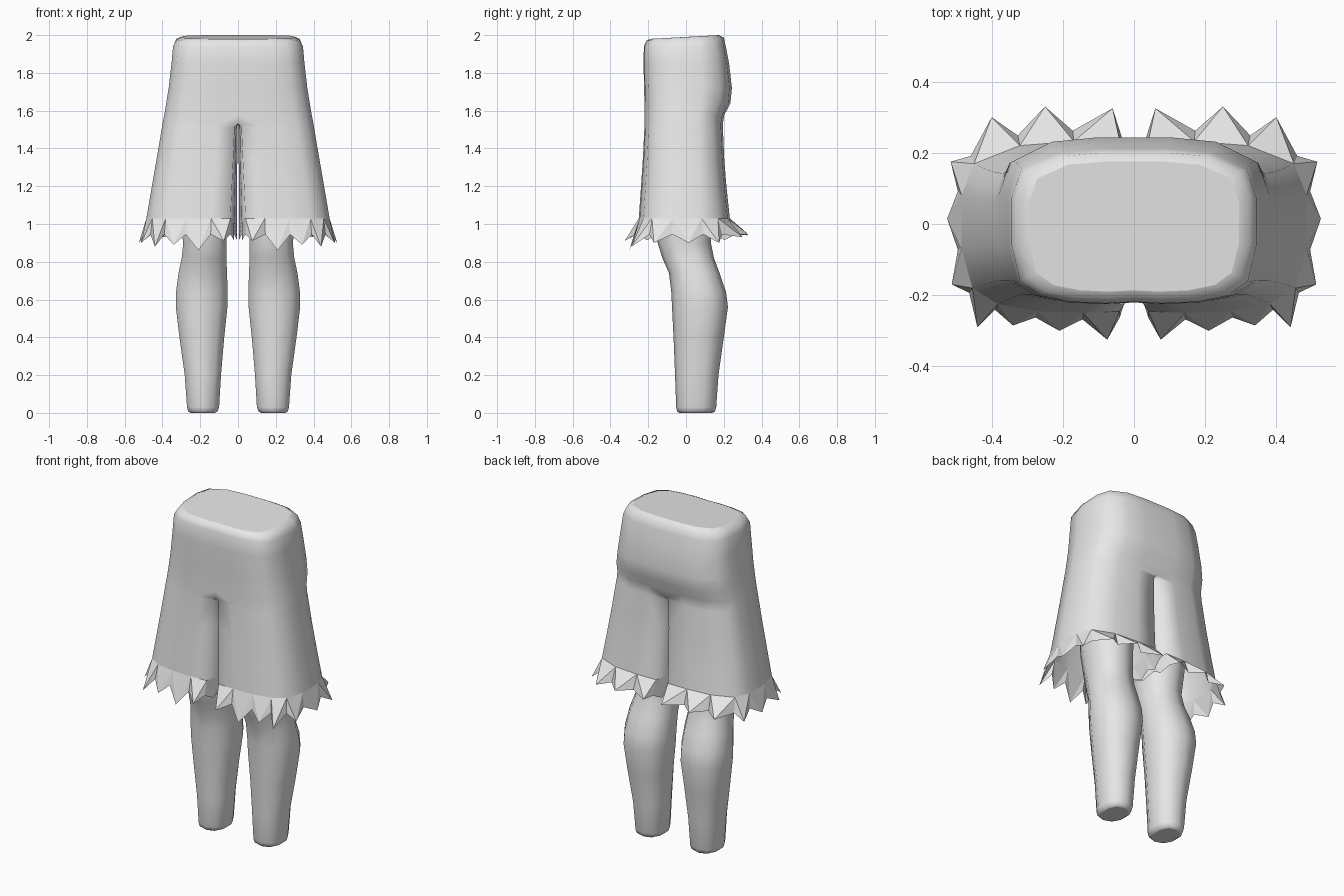
import bpy, bmesh, math

if "Cube" in bpy.data.objects:
    bpy.data.objects.remove(bpy.data.objects["Cube"])

grey = bpy.data.materials.new("plain light grey")
grey.diffuse_color = (0.8, 0.8, 0.8, 1)
grey.use_nodes = True
grey.node_tree.nodes["Principled BSDF"].inputs["Base Color"].default_value = grey.diffuse_color


def finish(bm, name):
    bmesh.ops.recalc_face_normals(bm, faces=bm.faces)
    me = bpy.data.meshes.new(name)
    bm.to_mesh(me)
    bm.free()
    me.materials.append(grey)
    ob = bpy.data.objects.new(name, me)
    bpy.context.collection.objects.link(ob)
    m = ob.modifiers.new("mirror", 'MIRROR')
    m.use_mirror_merge = True
    m.merge_threshold = 0.001
    return ob


def strip(bm, a, b, closed):
    n = len(a)
    for i in range(n if closed else n - 1):
        j = (i + 1) % n
        f = bm.faces.new((a[i], a[j], b[j], b[i]))
        f.smooth = True


# outer outline of one trouser half: u from centre to side, v from front to back
OUT = [(0, -.98), (.23, -1), (.52, -.98), (.77, -.9), (.93, -.72), (1, -.27),
       (1, .35), (.92, .73), (.63, .95), (.29, 1), (0, 1)]
INNER = [.55, 0, -.55]


def outline(bm, z, xo, xi, yf, yb, tilt=0.0, inner=False):
    pts = [(xi + u * (xo - xi), -v * yf if v < 0 else v * yb, z + tilt * v) for u, v in OUT]
    if inner:
        for v in INNER:
            x = xi * (.5 if v else .15)
            pts.append((x, -v * yf if v < 0 else v * yb, z))
    return [bm.verts.new(p) for p in pts]


# shorts: hips
bm = bmesh.new()
hips = [(1.990, .295, -.19, .175, .01), (1.978, .325, -.21, .2, .008),
        (1.94, .344, -.223, .211, 0), (1.85, .352, -.225, .228, 0),
        (1.72, .367, -.222, .243, 0), (1.64, .38, -.22, .235, 0),
        (1.575, .391, -.22, .202, 0)]
rings = [outline(bm, z, xo, 0, yf, yb, t) for z, xo, yf, yb, t in hips]
crotch = outline(bm, 1.53, .4, 0, -.22, .195, 0, True)
rings.append(crotch[:len(OUT)])
for a, b in zip(rings, rings[1:]):
    strip(bm, a, b, False)
bm.faces.new(rings[0])

# shorts: legs
prev = crotch
for z, xo, xi, yf, yb in [(1.515, .402, .018, -.22, .195), (1.35, .43, .025, -.228, .202),
                          (1.2, .456, .032, -.238, .214), (1.03, .485, .04, -.25, .232)]:
    cur = outline(bm, z, xo, xi, yf, yb, 0, True)
    strip(bm, prev, cur, True)
    prev = cur

# shorts: ragged hem, one spike under every edge of the last ring
low = outline(bm, .945, .495, .04, -.268, .262, 0, True)
tips = [(.075, -.325, .91), (.21, -.30, .86), (.34, -.285, .89), (.44, -.29, .88),
        (.512, -.17, .9), (.525, .015, .9), (.515, .175, .9), (.40, .30, .93),
        (.25, .33, .945), (.06, .325, .94)]
n = len(prev)
for i in range(n):
    j = (i + 1) % n
    if i < len(tips):
        p = tips[i]
    else:
        mid = (low[i].co + low[j].co) / 2
        p = (max(mid.x - .008, .004), mid.y, .915)
    t = bm.verts.new(p)
    for f in ((prev[i], prev[j], t), (prev[i], t, low[i]), (prev[j], low[j], t)):
        bm.faces.new(f)
finish(bm, "ragged_shorts")

# bare legs: z, inner x, outer x, front y, back y
bm = bmesh.new()
levels = [(0, .122, .25, -.035, .14), (.008, .108, .264, -.047, .153),
          (.03, .1, .27, -.052, .16), (.2, .09, .282, -.058, .172),
          (.4, .073, .31, -.066, .2), (.56, .056, .329, -.074, .222),
          (.64, .055, .328, -.078, .212), (.74, .058, .315, -.09, .178),
          (.82, .062, .298, -.125, .148), (.9, .062, .29, -.15, .132),
          (1.05, .06, .31, -.165, .14), (1.4, .05, .34, -.17, .15)]
N = 10
legs = []
for z, xi, xo, yf, yb in levels:
    cx, cy, rx, ry = (xi + xo) / 2, (yf + yb) / 2, (xo - xi) / 2, (yb - yf) / 2
    ring = []
    for k in range(N):
        a = 2 * math.pi * (k + .5) / N
        c, s = math.cos(a), math.sin(a)
        x = math.copysign(abs(c) ** .85, c) / math.cos(math.pi / N) ** .85
        y = math.copysign(abs(s) ** .85, s)
        ring.append(bm.verts.new((cx + rx * x, cy + ry * y, z)))
    legs.append(ring)
for a, b in zip(legs, legs[1:]):
    strip(bm, a, b, True)
bm.faces.new(legs[0])
bm.faces.new(legs[-1])
finish(bm, "bare_legs")
